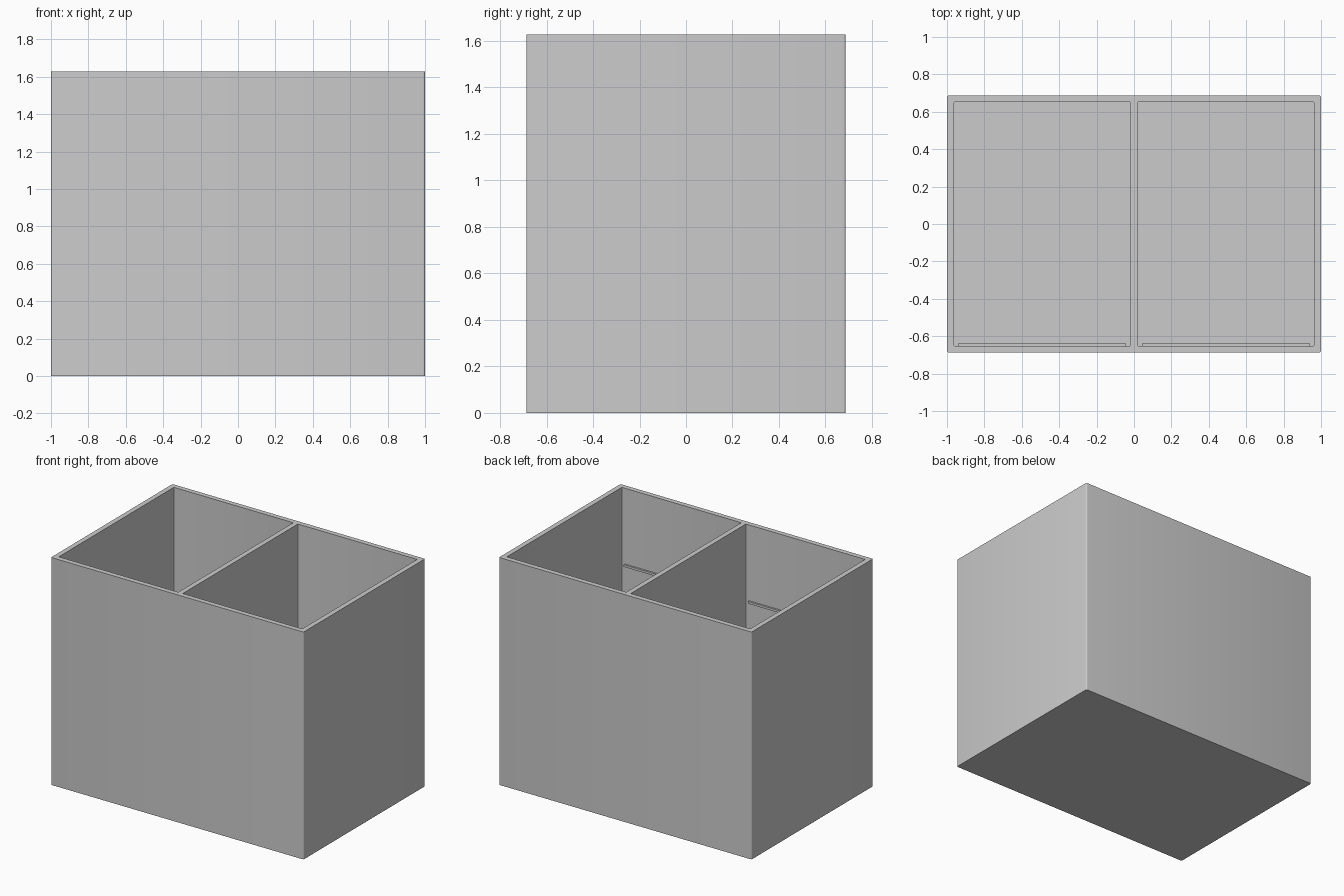
import bpy, bmesh
from mathutils import Vector

if "Cube" in bpy.data.objects:
    bpy.data.objects.remove(bpy.data.objects["Cube"], do_unlink=True)

WIDTH, DEPTH, HEIGHT = 2.0, 1.374, 1.628
WALL, RADIUS = 0.036, 0.01

grey = bpy.data.materials.new("light_grey")
grey.use_nodes = True
colour = (0.6, 0.6, 0.6, 1)
grey.diffuse_color = colour
grey.node_tree.nodes["Principled BSDF"].inputs["Base Color"].default_value = colour


def box(name, low, high, radius=0):
    """Box between two corners, with optional rounded upright edges."""
    low, high = Vector(low), Vector(high)
    bm = bmesh.new()
    bmesh.ops.create_cube(bm, size=1)
    for v in bm.verts:
        v.co = (low + high) / 2 + v.co * (high - low)
    if radius:
        upright = [e for e in bm.edges
                   if abs(e.verts[0].co.z - e.verts[1].co.z) > 0.001]
        bmesh.ops.bevel(bm, geom=upright, offset=radius, segments=4,
                        profile=0.5, affect='EDGES')
    mesh = bpy.data.meshes.new(name)
    bm.to_mesh(mesh)
    bm.free()
    mesh.materials.append(grey)
    obj = bpy.data.objects.new(name, mesh)
    bpy.context.collection.objects.link(obj)
    return obj


# Outer body
x, y = WIDTH / 2, DEPTH / 2
body = box("bin_body", (-x, -y, 0), (x, y, HEIGHT), RADIUS)

# Two open compartments with a divider between them
inner_x, inner_y = x - WALL, y - WALL
for side, name in ((-1, "right"), (1, "left")):
    ends = sorted((side * WALL / 2, side * inner_x))
    cutter = box(name + "_compartment_cutter", (ends[0], -inner_y, WALL),
                 (ends[1], inner_y, HEIGHT + 0.2), RADIUS / 2)
    cutter.hide_render = True
    mod = body.modifiers.new(name + "_compartment", 'BOOLEAN')
    mod.operation = 'DIFFERENCE'
    mod.solver = 'EXACT'
    mod.object = cutter
    bpy.context.view_layer.objects.active = body
    bpy.ops.object.modifier_apply(modifier=mod.name)
    bpy.data.objects.remove(cutter, do_unlink=True)

    # Thin ledge on the inside of the front wall
    ends = sorted((side * 0.043, side * 0.94))
    box(name + "_ledge", (ends[0], -inner_y - 0.005, 1.07),
        (ends[1], -inner_y + 0.013, 1.086))

# Smooth rounded corners, crisp rims
bpy.ops.object.select_all(action='DESELECT')
body.select_set(True)
bpy.context.view_layer.objects.active = body
bpy.ops.object.shade_smooth_by_angle()
